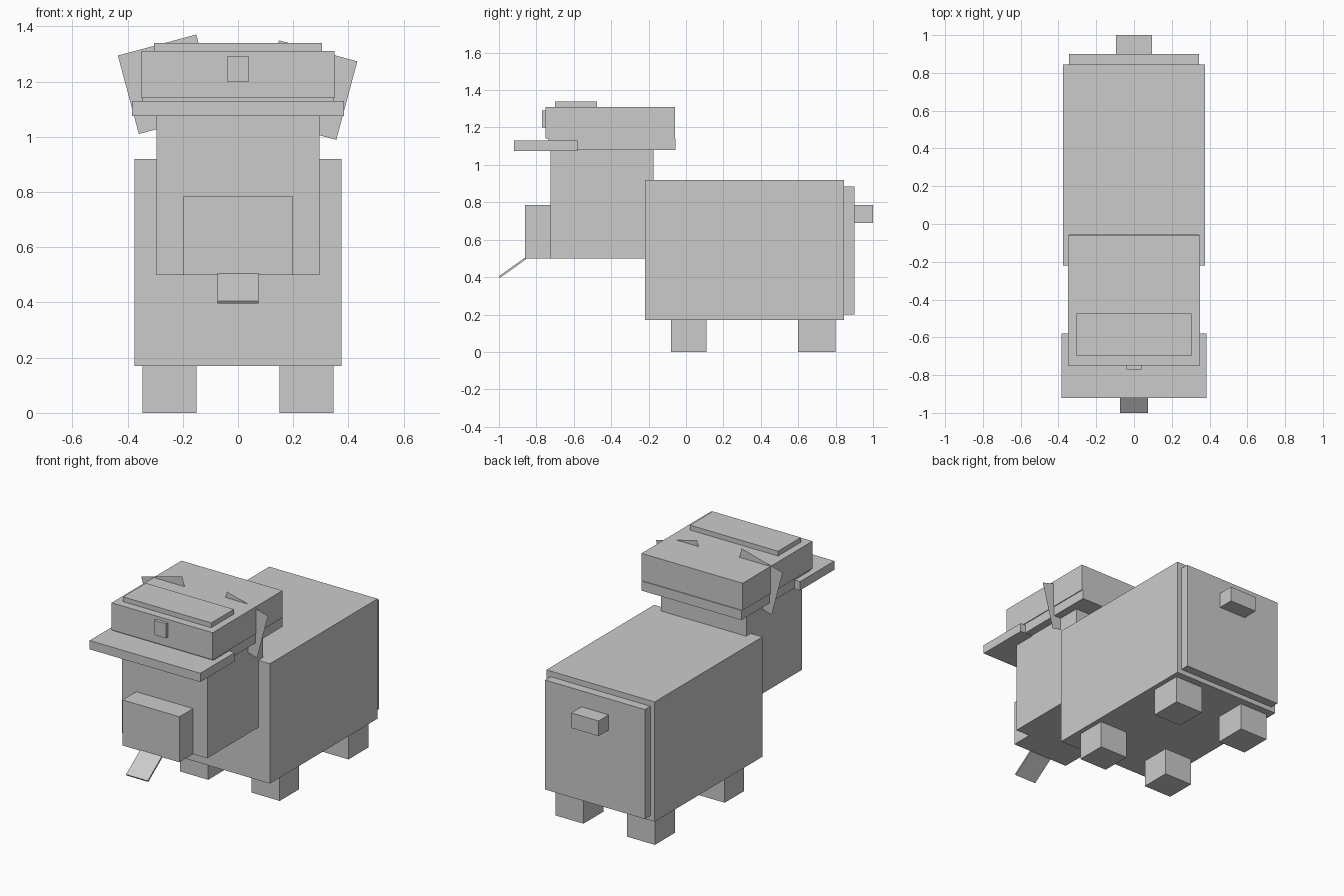
import bpy
import bmesh
import math
from mathutils import Matrix, Vector

cube = bpy.data.objects.get("Cube")
if cube:
    bpy.data.objects.remove(cube, do_unlink=True)

# One plain colour for the whole model
grey = bpy.data.materials.new("plain_grey")
grey.use_nodes = True
colour = (0.6, 0.6, 0.6, 1.0)
grey.diffuse_color = colour
grey.node_tree.nodes["Principled BSDF"].inputs["Base Color"].default_value = colour


def add_object(name, bm):
    mesh = bpy.data.meshes.new(name)
    bm.to_mesh(mesh)
    bm.free()
    mesh.materials.append(grey)
    obj = bpy.data.objects.new(name, mesh)
    bpy.context.collection.objects.link(obj)
    return obj


def box(name, x, y, z):
    """Box between the given (low, high) limits on each axis."""
    limits = (x, y, z)
    centre = Vector([(a + b) / 2 for a, b in limits])
    size = Vector([b - a for a, b in limits])
    bm = bmesh.new()
    bmesh.ops.create_cube(bm, size=1)
    bmesh.ops.scale(bm, vec=size, verts=bm.verts)
    bmesh.ops.translate(bm, vec=centre, verts=bm.verts)
    return add_object(name, bm)


def centred_box(name, half_width, y, z):
    return box(name, (-half_width, half_width), y, z)


# Body, rump and tail
centred_box("body", 0.375, (-0.22, 0.845), (0.17, 0.92))
centred_box("rump", 0.345, (0.845, 0.9), (0.2, 0.885))
centred_box("tail", 0.095, (0.9, 1.0), (0.69, 0.785))

# Legs
for end, y in (("front", (-0.08, 0.11)), ("back", (0.6, 0.8))):
    box(end + "_leg_left", (0.15, 0.345), y, (0, 0.17))
    box(end + "_leg_right", (-0.345, -0.15), y, (0, 0.17))

# Head and snout
centred_box("head", 0.295, (-0.725, -0.175), (0.5, 1.08))
centred_box("snout", 0.197, (-0.86, -0.725), (0.5, 0.785))

# Hat
centred_box("hat_band", 0.345, (-0.735, -0.055), (1.08, 1.14))
centred_box("hat_crown", 0.35, (-0.75, -0.06), (1.14, 1.31))
centred_box("hat_brim", 0.383, (-0.92, -0.58), (1.075, 1.13))
centred_box("hat_top_plate", 0.305, (-0.7, -0.475), (1.31, 1.34))
centred_box("hat_badge", 0.04, (-0.77, -0.75), (1.2, 1.29))

# Tongue: thin slanted strip
bm = bmesh.new()
profile = [(-0.86, 0.505), (-1.0, 0.405), (-0.994, 0.396), (-0.854, 0.496)]
strip = bm.faces.new([bm.verts.new((-0.075, y, z)) for y, z in profile])
side = bmesh.ops.extrude_face_region(bm, geom=[strip], use_keep_orig=True)
moved = [v for v in side["geom"] if isinstance(v, bmesh.types.BMVert)]
bmesh.ops.translate(bm, vec=(0.15, 0, 0), verts=moved)
bmesh.ops.recalc_face_normals(bm, faces=bm.faces)
add_object("tongue", bm)

# Ears: flat tilted squares facing forward
ears = (("ear_left", (0.252, -0.32, 1.169), 15), ("ear_right", (-0.255, -0.335, 1.19), -15))
for name, centre, tilt in ears:
    bm = bmesh.new()
    turn = Matrix.Rotation(math.radians(tilt), 4, "Y") @ Matrix.Rotation(math.pi / 2, 4, "X")
    bmesh.ops.create_grid(bm, x_segments=1, y_segments=1, size=0.147,
                          matrix=Matrix.Translation(centre) @ turn)
    add_object(name, bm)
